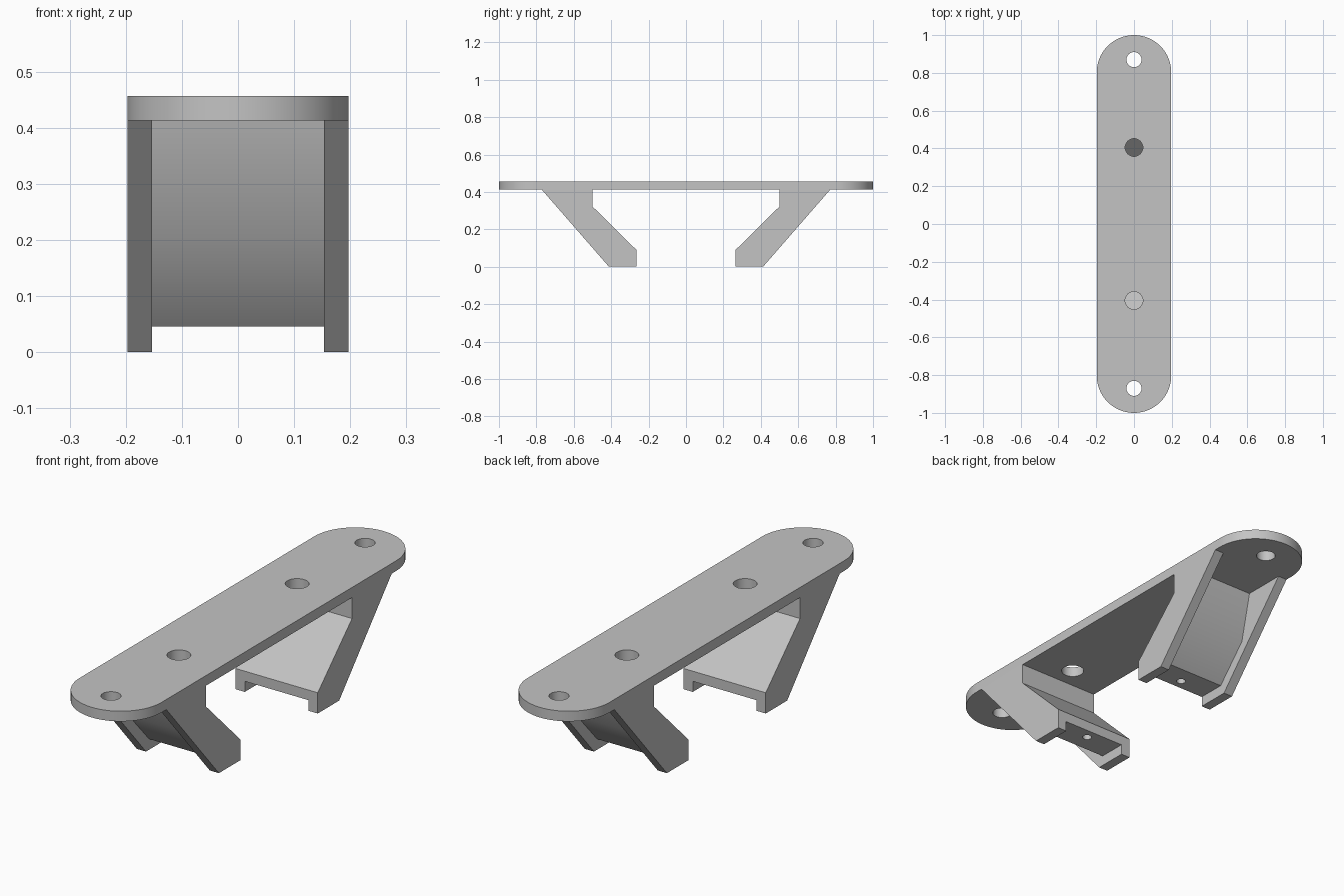
import bpy, bmesh, math
from mathutils import Vector

if "Cube" in bpy.data.objects:
    bpy.data.objects.remove(bpy.data.objects["Cube"], do_unlink=True)

HALF_W, WALL = 0.197, 0.044
PLATE_LOW, PLATE_TOP = 0.413, 0.457

grey = bpy.data.materials.new("plain grey")
grey.use_nodes = True
colour = (0.55, 0.55, 0.55, 1)
grey.diffuse_color = colour
grey.node_tree.nodes["Principled BSDF"].inputs["Base Color"].default_value = colour


def prism(name, points, sweep):
    """Extrude a closed outline along the sweep vector."""
    bm = bmesh.new()
    face = bm.faces.new([bm.verts.new(p) for p in points])
    out = bmesh.ops.extrude_face_region(bm, geom=[face])
    bmesh.ops.translate(bm, vec=Vector(sweep),
                        verts=[v for v in out["geom"] if isinstance(v, bmesh.types.BMVert)])
    bmesh.ops.recalc_face_normals(bm, faces=bm.faces)
    mesh = bpy.data.meshes.new(name)
    bm.to_mesh(mesh)
    bm.free()
    mesh.materials.append(grey)
    obj = bpy.data.objects.new(name, mesh)
    bpy.context.collection.objects.link(obj)
    return obj


def side_prism(name, profile, half):
    return prism(name, [(-half, y, z) for y, z in profile], (2 * half, 0, 0))


def arc(y, radius, start, sweep, steps):
    angles = [start + sweep * i / steps for i in range(steps + 1)]
    return [(radius * math.cos(a), y + radius * math.sin(a)) for a in angles]


def drill(name, y, radius, low, high):
    ring = arc(y, radius, 0, math.tau, 32)[:-1]
    return prism(name, [(x, v, low) for x, v in ring], (0, 0, high - low))


def combine(target, tool, operation):
    mod = target.modifiers.new("cut", "BOOLEAN")
    mod.operation, mod.solver, mod.object = operation, "EXACT", tool
    bpy.context.view_layer.objects.active = target
    bpy.ops.object.modifier_apply(modifier=mod.name)
    bpy.data.objects.remove(tool, do_unlink=True)


# Side profile of plate and both legs
half_profile = [(0.5, PLATE_LOW), (0.5, 0.322), (0.265, 0.09), (0.265, 0),
                (0.412, 0), (0.772, PLATE_LOW), (1.1, PLATE_LOW), (1.1, PLATE_TOP)]
profile = half_profile + [(-y, z) for y, z in reversed(half_profile)]
bracket = side_prism("mounting_bracket", profile, 0.3)

# Rounded plan outline trims the profile
centre = 1 - HALF_W
outline = (arc(centre, HALF_W, 0, math.pi, 40)
           + arc(-centre, HALF_W, math.pi, math.pi, 40))
combine(bracket, prism("plan_outline", [(x, y, -0.1) for x, y in outline], (0, 0, 0.7)),
        "INTERSECT")

# Channels behind the legs, foot screw holes and plate holes
channel = [(0.2, -0.05), (0.2, 0.046), (0.39, 0.046), (0.53, 0.2),
           (0.58, PLATE_LOW), (0.82, PLATE_LOW), (0.82, -0.05)]
for side in (-1, 1):
    cutter = side_prism("channel", [(side * y, z) for y, z in channel], HALF_W - WALL)
    combine(bracket, cutter, "DIFFERENCE")
    for y, radius, low, high in ((0.31, 0.019, -0.02, 0.09),
                                 (0.405, 0.047, 0.35, 0.5),
                                 (0.87, 0.04, 0.35, 0.5)):
        combine(bracket, drill("drill", side * y, radius, low, high), "DIFFERENCE")

# Smooth curved walls, keep crisp edges
bpy.ops.object.select_all(action="DESELECT")
bracket.select_set(True)
bpy.context.view_layer.objects.active = bracket
bpy.ops.object.shade_smooth_by_angle(angle=math.radians(30))
